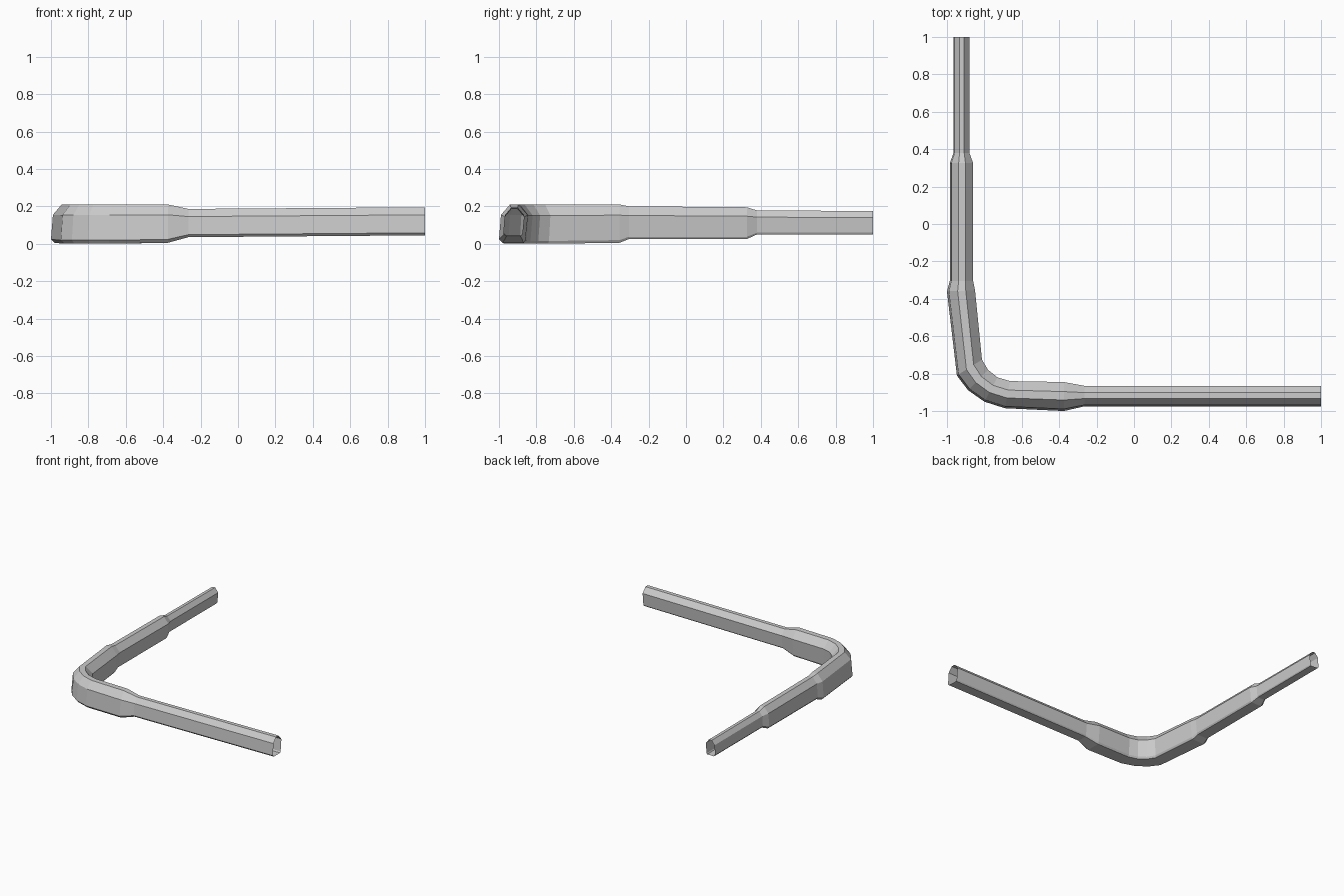
import bpy
import bmesh

# Each ring across the tube: outer x, y, inner x, y, bottom z, top z
rings = [
    (-0.965, 1.0, -0.88, 1.0, 0.05, 0.175),
    (-0.965, 0.38, -0.88, 0.38, 0.05, 0.178),
    (-0.985, 0.325, -0.86, 0.325, 0.025, 0.195),
    (-0.985, -0.305, -0.86, -0.305, 0.025, 0.2),
    (-1.0, -0.36, -0.85, -0.355, 0.005, 0.21),
    (-0.947, -0.81, -0.813, -0.725, 0.0, 0.21),
    (-0.888, -0.888, -0.78, -0.78, 0.0, 0.21),
    (-0.80, -0.95, -0.73, -0.82, 0.0, 0.21),
    (-0.69, -0.985, -0.663, -0.84, 0.0, 0.21),
    (-0.375, -1.0, -0.375, -0.845, 0.005, 0.21),
    (-0.265, -0.975, -0.265, -0.865, 0.035, 0.186),
    (1.0, -0.975, 1.0, -0.865, 0.045, 0.195),
]
# Cross-section: fraction from outer to inner side, fraction of height
section = [(0, 0.09), (0.07, 0.73), (0.38, 1), (0.67, 1),
           (1, 0.72), (0.91, 0.07), (0.85, 0), (0.12, 0)]

# Bent tube with open ends
bm = bmesh.new()
loops = []
for ox, oy, ix, iy, z0, z1 in rings:
    loops.append([bm.verts.new((ox + (ix - ox) * s, oy + (iy - oy) * s,
                                z0 + (z1 - z0) * t)) for s, t in section])
n = len(section)
for a, b in zip(loops, loops[1:]):
    for i in range(n):
        j = (i + 1) % n
        bm.faces.new((a[i], b[i], b[j], a[j]))
bmesh.ops.recalc_face_normals(bm, faces=bm.faces)

mesh = bpy.data.meshes.new("bent_tube")
bm.to_mesh(mesh)
bm.free()
tube = bpy.data.objects.new("bent_tube", mesh)
bpy.context.collection.objects.link(tube)
